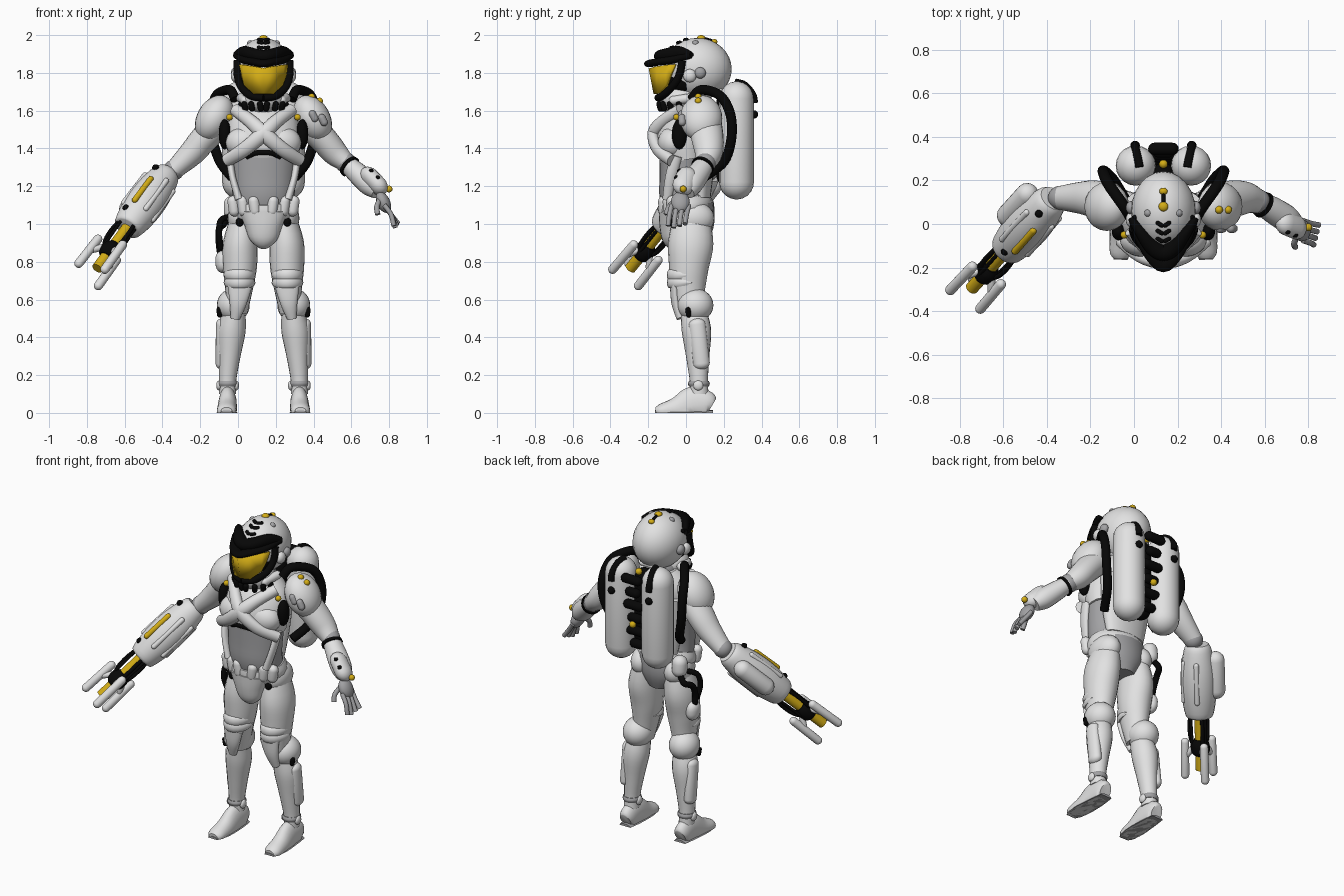
import bpy, bmesh, math
from mathutils import Vector, Matrix

if "Cube" in bpy.data.objects:
    bpy.data.objects.remove(bpy.data.objects["Cube"])

CX = 0.135  # body centre line
X, Y, Z = Vector((1, 0, 0)), Vector((0, 1, 0)), Vector((0, 0, 1))
SIDES = ((1, "left_"), (-1, "right_"))


def material(name, rgb):
    m = bpy.data.materials.new(name)
    m.use_nodes = True
    m.diffuse_color = (*rgb, 1)
    m.node_tree.nodes["Principled BSDF"].inputs["Base Color"].default_value = (*rgb, 1)
    return m


WHITE = material("armour white", (0.76, 0.76, 0.76))
GREY = material("suit grey", (0.36, 0.36, 0.37))
BLACK = material("rubber black", (0.002, 0.002, 0.002))
GOLD = material("visor gold", (0.66, 0.42, 0.008))


def finish(name, bm, mat):
    bmesh.ops.recalc_face_normals(bm, faces=bm.faces)
    me = bpy.data.meshes.new(name)
    bm.to_mesh(me)
    bm.free()
    ob = bpy.data.objects.new(name, me)
    bpy.context.collection.objects.link(ob)
    ob.location.x = CX
    me.materials.append(mat)
    bpy.context.view_layer.objects.active = ob
    bpy.ops.object.select_all(action="DESELECT")
    ob.select_set(True)
    bpy.ops.object.shade_smooth_by_angle(angle=math.radians(45))
    return ob


def ball(name, c, r, mat, tilt=0):
    bm = bmesh.new()
    r = r if isinstance(r, tuple) else (r, r, r)
    m = Matrix.Translation(c) @ Matrix.Rotation(math.radians(tilt), 4, "Y") @ Matrix.Diagonal((*r, 1))
    bmesh.ops.create_uvsphere(bm, u_segments=24, v_segments=16, radius=1, matrix=m)
    return finish(name, bm, mat)


def smooth_rows(rows, steps):
    # Catmull-Rom interpolation of positions and radii
    rows = [Vector(r) for r in rows]
    out = []
    for i in range(len(rows) - 1):
        b, c = rows[i], rows[i + 1]
        a, d = rows[max(i - 1, 0)], rows[min(i + 2, len(rows) - 1)]
        for k in range(steps):
            t = k / steps
            out.append(b + (c - a) * (t / 2) + (2 * a - 5 * b + 4 * c - d) * (t * t / 2)
                       + (3 * b - a - 3 * c + d) * (t ** 3 / 2))
    return out + [rows[-1]]


def sweep(name, rows, mat, ref=Y, steps=4, sides=20, floor=None):
    # rows are x, y, z, half width, half depth
    rows = smooth_rows(rows, steps)
    pts = [Vector(r[:3]) for r in rows]
    bm = bmesh.new()
    prev, u = None, None
    for i, r in enumerate(rows):
        t = (pts[min(i + 1, len(pts) - 1)] - pts[max(i - 1, 0)]).normalized()
        u = ref.cross(t) if u is None else u - t * u.dot(t)
        u.normalize()
        v = t.cross(u)
        ring = []
        for k in range(sides):
            a = 2 * math.pi * k / sides
            p = pts[i] + u * (r[3] * math.cos(a)) + v * (r[4] * math.sin(a))
            if floor is not None:
                p.z = max(p.z, floor)
            ring.append(bm.verts.new(p))
        for k in range(sides if prev else 0):
            j = (k + 1) % sides
            bm.faces.new((prev[k], prev[j], ring[j], ring[k]))
        if i in (0, len(rows) - 1):
            bm.faces.new(ring)
        prev = ring
    return finish(name, bm, mat)


def hose(name, pts, r, mat, ref=X):
    return sweep(name, [(*p, r, r) for p in pts], mat, ref, 6, 12)


def capsule(name, p, q, r, mat, flat=1.0, ref=X):
    # round-ended rod whose tips lie at p and q
    p, q = Vector(p), Vector(q)
    d = (q - p).normalized()
    rows = []
    for end, sign in ((p, -1), (q, 1)):
        part = []
        for k in range(6):
            a = math.radians(5 + 17 * k)
            w = r * math.sin(a)
            part.append((*(end + d * (sign * r * (math.cos(a) - 1))), w, w * flat))
        rows += part if sign < 0 else part[::-1]
    return sweep(name, rows, mat, ref, 1, 20)


# Torso and pelvis
sweep("belly", [(0, .02, 1.06, .165, .125), (0, -.015, 1.15, .165, .125), (0, -.02, 1.25, .17, .12),
                (0, -.01, 1.4, .18, .13)], GREY)
sweep("chest", [(0, .0, 1.34, .185, .125), (0, -.01, 1.44, .195, .15), (0, .035, 1.56, .18, .125),
                (0, .05, 1.65, .1, .09)], WHITE)
sweep("back_plate", [(0, .08, 1.14, .13, .05), (0, .08, 1.3, .16, .07), (0, .09, 1.5, .18, .08)], WHITE)
sweep("pelvis", [(0, .03, .91, .08, .09), (0, .03, 1.0, .15, .12), (0, .02, 1.1, .165, .125)], GREY)
sweep("belt", [(0, .01, 1.05, .175, .135), (0, .0, 1.09, .183, .143), (0, -.01, 1.13, .172, .132)], WHITE)
sweep("groin_plate", [(0, -.055, .88, .03, .03), (0, -.07, .92, .075, .055), (0, -.075, .99, .1, .065),
                      (0, -.085, 1.07, .13, .06)], WHITE)
ball("neck", (0, .03, 1.64), (.09, .1, .08), GREY)
hose("chest_arch", [(-.09, -.12, 1.355), (-.045, -.142, 1.375), (0, -.15, 1.38), (.045, -.142, 1.375),
                    (.09, -.12, 1.355)], .014, BLACK, Z)
for s, n in SIDES:
    ball(n + "breast_plate", (s * .1, -.07, 1.43), (.1, .08, .085), WHITE)
    sweep(n + "cross_strap", [(s * .15, -.03, 1.605, .032, .03), (s * .07, -.12, 1.545, .036, .032),
                              (0, -.172, 1.48, .04, .032), (-s * .1, -.15, 1.395, .038, .03),
                              (-s * .195, -.075, 1.335, .034, .03)], WHITE)
    sweep(n + "rib_strap", [(s * .18, -.05, 1.36, .02, .03), (s * .165, -.08, 1.25, .018, .03),
                            (s * .13, -.1, 1.13, .02, .025)], WHITE)
    ball(n + "armpit_seal", (s * .205, -.035, 1.475), (.032, .04, .08), BLACK)
    ball(n + "collar_stud", (s * .18, -.05, 1.565), .017, GOLD)
    ball(n + "hip_plate", (s * .115, .035, 1.03), (.075, .115, .09), WHITE)
    ball(n + "hip_joint", (s * .125, -.065, 1.01), (.022, .025, .026), BLACK)
    for k, x in enumerate((.04, .1, .15)):
        capsule(f"{n}belt_pouch_{k}", (s * x, -.13 + x * .4, 1.04), (s * (x + .015), -.135 + x * .4, 1.15), .03, WHITE)

# Helmet
ball("helmet_shell", (0, .06, 1.82), (.148, .182, .165), WHITE)
ball("jaw", (0, -.025, 1.66), (.115, .115, .08), WHITE)
ball("visor_backing", (0, .0, 1.77), (.125, .11, .1), BLACK)
for name, front, z, depth, height in (("brow_lower", -.19, 1.85, .032, .02), ("brow_upper", -.132, 1.888, .038, .034)):
    right = [(-.148, .025, 1.895, .014, .018), (-.105, .03 + front * .5, z + .02, .026, height),
             (-.05, front * .78, z + .008, depth, height)]
    left = [(-r[0], *r[1:]) for r in reversed(right)]
    sweep(name, right + [(0, front, z, depth, height)] + left, BLACK, Z)
half = [(.05, -.152, 1.835), (.1, -.1, 1.842), (.122, -.055, 1.845), (.116, -.08, 1.79), (.097, -.1, 1.735),
        (.05, -.142, 1.69)]
bm = bmesh.new()
mid = [bm.verts.new(p) for p in ((0, -.188, 1.825), (0, -.162, 1.69))]
for s in (-1, 1):
    bm.faces.new([mid[0]] + [bm.verts.new((s * x, y, z)) for x, y, z in half] + [mid[1]])
bmesh.ops.triangulate(bm, faces=bm.faces)
visor = finish("visor", bm, GOLD)
thick = visor.modifiers.new("thickness", "SOLIDIFY")
thick.thickness, thick.offset = .02, 0
for s, n in SIDES:
    hose(n + "visor_frame", [(s * .138, -.02, 1.865), (s * .138, -.035, 1.79), (s * .118, -.075, 1.725),
                             (s * .065, -.125, 1.678), (0, -.148, 1.668)], .02, BLACK, Y)
    ball(n + "ear_front", (s * .148, .02, 1.785), (.025, .035, .035), WHITE)
    ball(n + "ear_back", (s * .15, .075, 1.8), (.022, .03, .03), GREY)
    capsule(n + "ear_grip", (s * .145, -.01, 1.885), (s * .13, .04, 1.9), .012, BLACK)
    ball(n + "crown_stud", (s * .07, .05, 1.955), .018, GREY)
    capsule(n + "jaw_hose", (s * .125, .05, 1.67), (s * .09, -.09, 1.65), .025, WHITE)
    for k in range(4):
        a = math.radians(10 + 24 * k)
        p = Vector((s * .122 * math.sin(a), -.025 - .122 * math.cos(a), 1.65))
        capsule(f"{n}jaw_vent_{k}", p, p + Vector((-s * .01, .015, -.055)), .016, BLACK)
    for k in range(3):
        y = -.07 + .036 * k
        z = 1.82 + .168 * math.sqrt(1 - ((y - .06) / .182) ** 2)
        capsule(f"{n}crown_chevron_{k}", (0, y - .014, z - .006), (s * .034, y + .008, z - .002), .01, BLACK)
ball("crown_lamp", (0, .08, 1.985), (.022, .022, .015), GOLD)
capsule("crown_line", (0, .09, 1.982), (0, .14, 1.968), .01, BLACK)
ball("rear_lamp", (0, .15, 1.965), (.019, .016, .014), GOLD)
for k in range(3):
    capsule(f"nape_ridge_{k}", (-.06, .18, 1.68 + .025 * k), (.06, .18, 1.68 + .025 * k), .014, WHITE, ref=Z)

# Backpack tanks, hoses and spine
for s, n in SIDES:
    capsule(n + "tank", (s * .127, .268, 1.13), (s * .127, .268, 1.755), .092, WHITE)
    hose(n + "tank_hose", [(s * .11, .26, 1.75), (s * .12, .31, 1.735), (s * .13, .352, 1.685), (s * .13, .362, 1.64)],
         .02, BLACK)
    ball(n + "tank_valve", (s * .13, .36, 1.58), .022, BLACK)
    hose(n + "shoulder_hose", [(s * .15, .03, 1.66), (s * .18, .08, 1.71), (s * .25, .18, 1.68), (s * .275, .235, 1.58),
                               (s * .27, .24, 1.45), (s * .23, .2, 1.33), (s * .17, .1, 1.25)], .026, BLACK)
capsule("spine_pack", (0, .22, 1.2), (0, .22, 1.7), .06, BLACK)
for k in range(6):
    w = .05 + .02 * (k % 2)
    capsule(f"spine_rib_{k}", (-w, .285 + .012 * k, 1.25 + .085 * k), (w, .285 + .012 * k, 1.25 + .085 * k),
            .028, BLACK, ref=Z)
for k, (y, z) in enumerate(((.335, 1.39), (.275, 1.7))):
    ball(f"spine_lamp_{k}", (0, y, z), .02, GOLD)

# Legs and boots
for s, n in SIDES:
    sweep(n + "thigh", [(s * .1, .03, 1.04, .07, .095), (s * .122, .025, .9, .092, .12), (s * .125, .015, .77, .09, .105),
                        (s * .13, .012, .66, .074, .09), (s * .14, .02, .53, .055, .065)], WHITE)
    for k, z in enumerate((.73, .69)):
        sweep(f"{n}thigh_band_{k}", [(s * .127, .0, z - .016, .078, .09), (s * .127, -.002, z, .084, .1),
                                     (s * .127, .0, z + .016, .078, .09)], WHITE)
    sweep(n + "knee_plate", [(s * .125, -.06, .67, .065, .025), (s * .135, -.052, .58, .045, .025),
                             (s * .15, -.03, .5, .025, .02)], WHITE)
    ball(n + "knee_guard", (s * .16, .05, .57), (.087, .095, .088), WHITE)
    capsule(n + "knee_slot", (s * .23, .015, .505), (s * .238, .01, .56), .014, BLACK)
    sweep(n + "shin", [(s * .15, .035, .55, .055, .065), (s * .168, .055, .44, .074, .078), (s * .18, .062, .3, .058, .062),
                       (s * .19, .068, .17, .045, .048), (s * .19, .07, .1, .045, .05)], WHITE)
    capsule(n + "calf_plate", (s * .22, .055, .5), (s * .222, .085, .23), .032, WHITE, 1.4, Y)
    sweep(n + "ankle_cuff", [(s * .19, .068, .14, .048, .052), (s * .19, .068, .155, .053, .058),
                             (s * .19, .068, .17, .048, .052)], GREY)
    for side in (-1, 1):
        ball(f"{n}ankle_pin_{side}", (s * .19 + side * .046, .065, .145), (.014, .026, .026), WHITE)
    sweep(n + "boot", [(s * .19, .136, .035, .036, .045), (s * .19, .11, .045, .046, .075), (s * .19, .04, .04, .049, .1),
                       (s * .193, -.05, .015, .052, .07), (s * .196, -.13, .01, .05, .04), (s * .196, -.16, .008, .03, .022)],
          WHITE, Z, floor=0)
    sweep(n + "sole", [(s * .19, .142, 0, .038, .014), (s * .19, .05, 0, .05, .014), (s * .194, -.08, 0, .054, .014),
                       (s * .196, -.164, 0, .032, .014)], GREY, Z, floor=0)

# Right hip pack
hose("hip_hose", [(-.17, .11, 1.05), (-.21, .13, 1.0), (-.235, .08, .97), (-.235, .05, .9), (-.225, .05, .82)], .018, BLACK)
hose("hip_loop", [(-.17, .06, 1.04), (-.225, .02, 1.02), (-.235, .0, .95), (-.225, .02, .87)], .016, BLACK)
capsule("hip_pouch", (-.165, .11, 1.02), (-.165, .1, 1.15), .045, WHITE)
capsule("thigh_pouch", (-.215, .045, .74), (-.22, .045, .86), .05, WHITE, .75)

# Shoulders and arms
for s, n in SIDES:
    ball(n + "shoulder_pad", (s * .26, .08, 1.56), (.092, .112, .13), WHITE, -s * 30)
    end = Vector((.435, .105, 1.325)) if s > 0 else Vector((-.475, .12, 1.285))
    sweep(n + "upper_arm", [(s * .24, .1, 1.53, .08, .09), (s * .32, .115, 1.445, .074, .085),
                            (s * .38, .12, 1.375, .068, .074), (*end, .05, .055)], WHITE)
    ball(n + "elbow", end, .055, GREY)
for k in range(2):
    ball(f"left_shoulder_stud_{k}", (.255 + .042 * k, .065, 1.673 - .022 * k), .018, GOLD)
    capsule(f"left_shoulder_grip_{k}", (.25 + .05 * k, -.022, 1.6 - .02 * k), (.28 + .05 * k, -.02, 1.54 - .02 * k), .02, GREY)

# Left forearm and hand
elbow, wrist = Vector((.435, .105, 1.325)), Vector((.605, .0, 1.17))
sweep("left_forearm", [(*elbow, .045, .05), (*elbow.lerp(wrist, .35), .056, .06), (*elbow.lerp(wrist, .75), .06, .062),
                       (*wrist, .042, .047)], WHITE)
sweep("left_elbow_band", [(.448, .094, 1.312, .058, .06), (.46, .086, 1.301, .061, .063)], BLACK)
capsule("left_gauntlet", (.525, .02, 1.29), (.645, -.03, 1.165), .058, WHITE, .8)
for k in range(4):
    ball(f"gauntlet_key_{k}", (.57 + .035 * (k // 2), -.035 - .015 * (k // 2), 1.28 - .035 * (k // 2) - .04 * (k % 2)),
         .013, BLACK)
ball("gauntlet_lamp", (.665, -.015, 1.185), .018, GOLD)
ball("left_palm", (.635, -.03, 1.115), (.035, .05, .06), GREY, -25)
for k in range(4):
    y = -.075 + .03 * k
    hose(f"left_finger_{k}", [(.64, y, 1.1), (.675, y - .012, 1.05), (.69 + .008 * k, y - .02, .98 + .01 * abs(k - 1))],
         .013, GREY)
hose("left_thumb", [(.615, -.05, 1.13), (.6, -.09, 1.09), (.605, -.105, 1.05)], .014, GREY)

# Right arm cannon
base, tip = Vector((-.515, .11, 1.26)), Vector((-.88, -.295, .765))
axis = tip - base
side = axis.cross(Z).normalized()
up = side.cross(axis).normalized()


def at(t, ang=0.0, r=0.0):
    a = math.radians(ang)
    return base + axis * t + (side * math.cos(a) + up * math.sin(a)) * r


sweep("cannon_body", [(*at(t), r, r) for t, r in ((-.02, .062), (.03, .08), (.2, .1), (.38, .1), (.55, .08), (.57, .055))],
      WHITE)
sweep("cannon_barrel", [(*at(t), .03, .03) for t in (.5, .75, 1)], GOLD)
sweep("cannon_muzzle", [(*at(t), r, r) for t, r in ((.75, .035), (.79, .052), (.85, .052), (.88, .035))], BLACK)
capsule("cannon_stripe", at(.16, 110, .097), at(.43, 110, .1), .016, GOLD)
capsule("cannon_pod", at(.04, -5, .1), at(.42, -5, .1), .052, WHITE)
for k, ang in enumerate((60, 155, 205, 265)):
    capsule(f"cannon_rail_{k}", at(.1, ang, .09), at(.44, ang, .094), .015, WHITE)
for k, t in enumerate((.05, .48)):
    ball(f"cannon_stud_{k}", at(t, 90, .085), .018, BLACK)
for k, ang in enumerate((45, 165, 285)):
    hose(f"cannon_rod_{k}", [at(.55, ang, .055), at(.66, ang, .062), at(.76, ang, .055), at(.83, ang, .03)], .011, BLACK)
    capsule(f"cannon_strut_{k}", at(.52, ang + 25, .052), at(.84, ang + 25, .046), .009, BLACK)
    capsule(f"claw_arm_{k}", at(.8, ang, .03), at(.9, ang, .09), .018, WHITE)
    capsule(f"claw_plate_{k}", at(.75, ang, .09), at(1.08, ang, .096), .024, WHITE)
